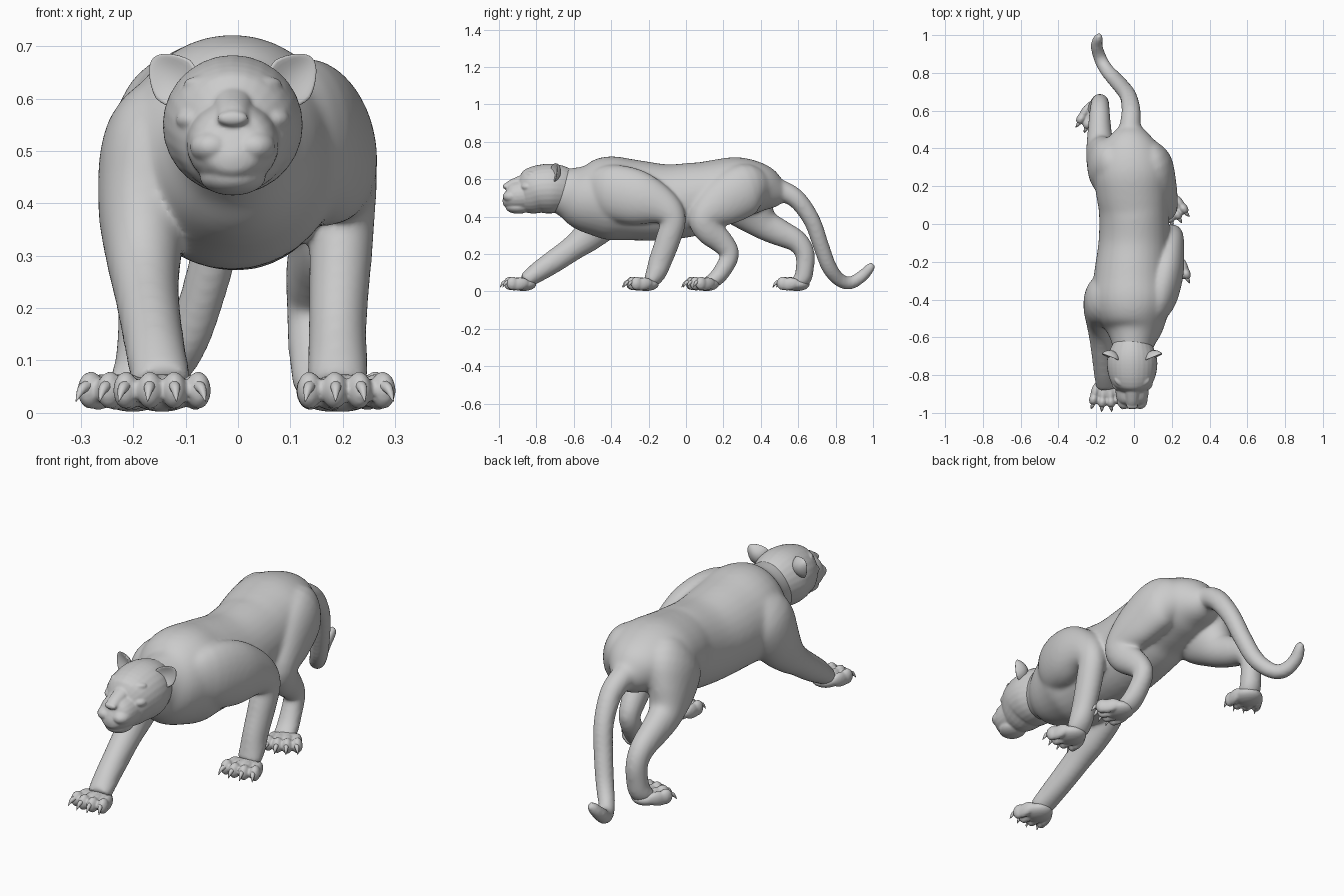
import bpy, bmesh, math
from mathutils import Vector, Matrix


def spline(rows, n=4):
    """Catmull-Rom through rows of (x, y, z, half width, half depth)."""
    out = []
    for i in range(len(rows) - 1):
        a, b, c, d = (rows[max(i - 1, 0)], rows[i], rows[i + 1],
                      rows[min(i + 2, len(rows) - 1)])
        for k in range(n):
            t = k / n
            out.append([0.5 * (2 * q + (r - p) * t + (2 * p - 5 * q + 4 * r - s) * t * t
                               + (3 * q - p - 3 * r + s) * t ** 3)
                        for p, q, r, s in zip(a, b, c, d)])
    return out + [list(rows[-1])]


def loft(bm, rows, segs=24):
    """Closed tube with elliptical sections that follows the rows."""
    pts = spline(rows)
    rings = []
    for i, p in enumerate(pts):
        t = (Vector(pts[min(i + 1, len(pts) - 1)][:3]) - Vector(pts[max(i - 1, 0)][:3])).normalized()
        side = Vector((1, 0, 0))
        side = (side - t * side.dot(t)).normalized()
        up = side.cross(t)
        rings.append([bm.verts.new(Vector(p[:3])
                                   + side * (p[3] * math.cos(2 * math.pi * k / segs))
                                   + up * (p[4] * math.sin(2 * math.pi * k / segs)))
                      for k in range(segs)])
    faces = [bm.faces.new(rings[0]), bm.faces.new(rings[-1][::-1])]
    for a, b in zip(rings, rings[1:]):
        for k in range(segs):
            j = (k + 1) % segs
            faces.append(bm.faces.new((a[j], a[k], b[k], b[j])))
    bmesh.ops.recalc_face_normals(bm, faces=faces)


def ball(bm, loc, size, turn=0, tilt=0):
    m = (Matrix.Translation(loc) @ Matrix.Rotation(turn, 4, 'Z')
         @ Matrix.Rotation(tilt, 4, 'X') @ Matrix.Diagonal((*size, 1)))
    return bmesh.ops.create_uvsphere(bm, u_segments=24, v_segments=16, radius=1, matrix=m)['verts']


def finish(bm, name, voxel=0, smooth=4, grow=0):
    """Make the object; overlapping volumes are merged, softened and puffed back up."""
    me = bpy.data.meshes.new(name)
    bm.to_mesh(me)
    bm.free()
    ob = bpy.data.objects.new(name, me)
    bpy.context.collection.objects.link(ob)
    for p in me.polygons:
        p.use_smooth = True
    if voxel:
        r = ob.modifiers.new("merge", 'REMESH')
        r.mode = 'VOXEL'
        r.voxel_size = voxel
        r.use_smooth_shade = True
        s = ob.modifiers.new("soften", 'SMOOTH')
        s.factor = 0.5
        s.iterations = smooth
    if grow:
        d = ob.modifiers.new("puff", 'DISPLACE')
        d.strength = grow
        d.mid_level = 0
    return ob


# torso with neck
body = bmesh.new()
loft(body, [(-.01, -.73, .55, .09, .10), (-.005, -.63, .527, .112, .135), (0, -.54, .505, .16, .182),
            (-.01, -.42, .50, .21, .22), (-.01, -.28, .488, .20, .213), (0, -.10, .477, .185, .20),
            (0, .07, .50, .183, .19), (-.01, .18, .535, .19, .17), (-.015, .29, .555, .195, .16),
            (-.02, .40, .55, .155, .13), (-.02, .48, .53, .09, .085), (-.02, .53, .52, .04, .04)], 32)

# right foreleg, drawn back
loft(body, [(.07, -.52, .52, .05, .10), (.125, -.41, .53, .09, .145), (.168, -.26, .50, .092, .145),
            (.193, -.13, .453, .07, .098), (.20, -.07, .385, .06, .068), (.195, -.095, .28, .057, .064),
            (.19, -.135, .17, .053, .06), (.19, -.16, .10, .055, .053), (.19, -.19, .05, .055, .038)])
# left foreleg, reaching forward
loft(body, [(-.11, -.34, .60, .06, .07), (-.16, -.39, .52, .092, .13), (-.18, -.44, .40, .085, .12),
            (-.18, -.52, .30, .07, .085), (-.175, -.60, .235, .06, .066), (-.165, -.70, .165, .056, .06),
            (-.155, -.79, .105, .055, .052), (-.145, -.86, .055, .055, .04)])
# right hind leg, under the belly
loft(body, [(.06, .42, .56, .05, .07), (.105, .33, .55, .09, .135), (.138, .20, .48, .085, .13),
            (.16, .10, .40, .07, .085), (.16, .12, .33, .06, .075), (.145, .19, .265, .052, .062),
            (.14, .235, .20, .045, .048), (.145, .20, .12, .047, .045), (.155, .155, .065, .05, .04),
            (.165, .11, .045, .05, .03)])
# left hind leg, pushing off
loft(body, [(-.06, .22, .58, .06, .10), (-.125, .28, .54, .105, .165), (-.16, .34, .45, .09, .14),
            (-.178, .41, .365, .072, .085), (-.182, .50, .315, .06, .07), (-.182, .59, .27, .052, .058),
            (-.18, .635, .205, .046, .05), (-.183, .635, .12, .047, .046), (-.19, .62, .065, .05, .045),
            (-.205, .58, .045, .05, .03)])
# tail, curling up at the tip
loft(body, [(-.02, .42, .56, .06, .06), (-.02, .52, .535, .054, .054), (-.015, .60, .485, .048, .048),
            (-.03, .675, .375, .043, .043), (-.06, .72, .25, .041, .041), (-.10, .765, .13, .039, .039),
            (-.148, .82, .062, .035, .035), (-.18, .88, .045, .033, .033), (-.198, .945, .085, .03, .03),
            (-.188, .985, .128, .024, .024), (-.184, 1.0, .148, .012, .012)], 20)
finish(body, "body", .009, 20, .003)

# paws: pad and four fanned toes each, with hooked claws
claws = bmesh.new()
paws = bmesh.new()
for x, y, turn, wide in ((.195, -.18, .12, .047), (-.145, -.835, 0, .046),
                         (.165, .14, .42, .043), (-.19, .625, -.32, .043)):
    def at(side, fwd, z):
        return (x + side * math.cos(turn) + fwd * math.sin(turn),
                y + side * math.sin(turn) - fwd * math.cos(turn), z)
    ball(paws, at(0, .035, .038), (.066, .07, .036), turn)
    for s in (-1.5, -.5, .5, 1.5):
        side, fwd = s * wide, .10 - .014 * abs(s)
        ball(paws, at(side * .9, fwd - .02, .04), (.022, .055, .034), turn + s * .12, .15)
        ball(paws, at(side, fwd + .014, .043), (.024, .032, .036), turn + s * .12)
        loft(claws, [(*at(side * (1 + f * .1), fwd + d, z), r, r) for f, d, z, r in
                     ((0, .032, .052, .011), (1, .05, .045, .009), (2, .066, .022, .001))], 10)
finish(paws, "paws", .006, 4)
finish(claws, "claws")

# head: skull, muzzle, nose bridge, nose, lips, chin, brows and cheeks
head = bmesh.new()
C = -.01
loft(head, [(C, -.61, .535, .085, .10), (C, -.66, .545, .114, .122), (C, -.72, .55, .132, .132),
            (C, -.79, .545, .127, .127), (C, -.845, .527, .104, .114), (C, -.89, .52, .07, .085),
            (C, -.94, .525, .036, .045)], 28)
loft(head, [(C, -.80, .53, .09, .09), (C, -.87, .515, .088, .084), (C, -.92, .51, .082, .077),
            (C, -.95, .51, .066, .064), (C, -.966, .513, .04, .046), (C, -.972, .515, .01, .012)])
loft(head, [(C, -.79, .622, .06, .035), (C, -.86, .598, .04, .03), (C, -.93, .570, .032, .027),
            (C, -.962, .556, .028, .018)])
ball(head, (C, -.898, .45), (.062, .066, .034))
ball(head, (C, -.966, .562), (.03, .013, .014))
for s in (-1, 1):
    ball(head, (C + s * .036, -.924, .508), (.044, .056, .034), s * .25)
    ball(head, (C + s * .058, -.835, .628), (.038, .022, .014), s * .5)
    ball(head, (C + s * .062, -.858, .598), (.02, .012, .008), s * .5)
    ball(head, (C + s * .075, -.85, .56), (.034, .03, .022), s * .6)
finish(head, "head", .005, 5, .001)

# ears: flattened balls with a hollow front
for s, name in ((1, "right_ear"), (-1, "left_ear")):
    ear = bmesh.new()
    for v in ball(ear, (0, 0, 0), (1, 1, 1)):
        r2 = v.co.x ** 2 + v.co.z ** 2
        narrow = 1 - .3 * max(v.co.z, 0)
        v.co = Vector((v.co.x * .05 * narrow, v.co.y * .014 + .022 * (1 - r2), v.co.z * .058))
    ob = finish(ear, name)
    ob.location = (C + s * .114, -.705, .637)
    ob.rotation_euler = (-.1, s * .8, s * .3)
